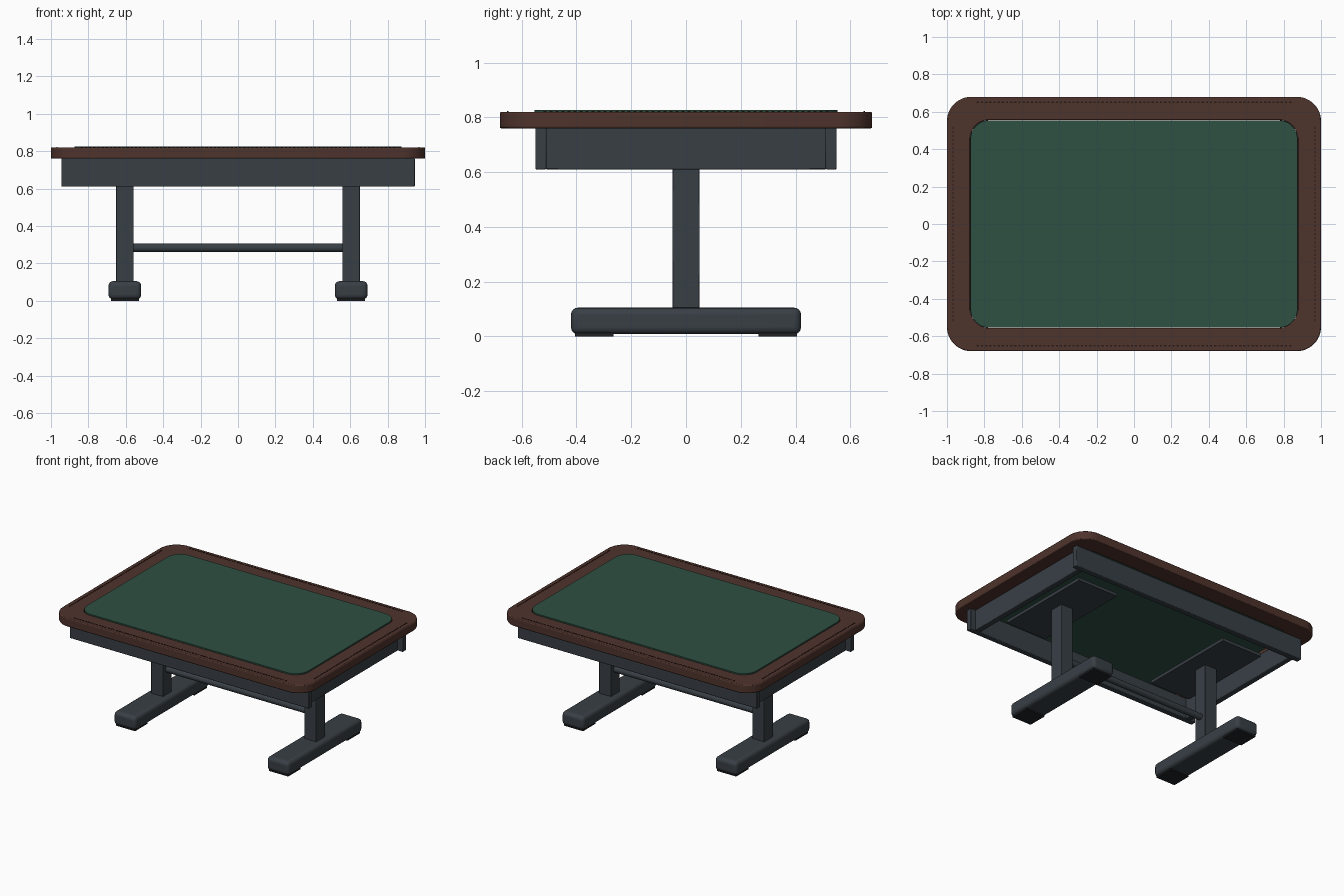
import bpy, bmesh, math
from mathutils import Matrix

if "Cube" in bpy.data.objects:
    bpy.data.objects.remove(bpy.data.objects["Cube"])


def material(name, srgb):
    m = bpy.data.materials.new(name)
    lin = [((c / 255 + 0.055) / 1.055) ** 2.4 for c in srgb]
    m.diffuse_color = (*lin, 1)
    m.use_nodes = True
    m.node_tree.nodes["Principled BSDF"].inputs["Base Color"].default_value = m.diffuse_color
    return m


LEATHER = material("brown leather", (79, 51, 44))
FELT = material("green felt", (46, 80, 66))
METAL = material("dark grey metal", (56, 63, 69))
RUBBER = material("black rubber", (32, 34, 37))
THREAD = material("dark thread", (42, 26, 21))


def finish(name, bm, mat, bevel=0, segments=2):
    bmesh.ops.recalc_face_normals(bm, faces=bm.faces)
    me = bpy.data.meshes.new(name)
    bm.to_mesh(me)
    bm.free()
    me.materials.append(mat)
    ob = bpy.data.objects.new(name, me)
    bpy.context.collection.objects.link(ob)
    if bevel:
        mod = ob.modifiers.new("bevel", 'BEVEL')
        mod.width, mod.segments = bevel, segments
        mod.limit_method, mod.angle_limit = 'ANGLE', math.radians(40)
    bpy.ops.object.select_all(action='DESELECT')
    bpy.context.view_layer.objects.active = ob
    ob.select_set(True)
    bpy.ops.object.shade_smooth_by_angle(angle=math.radians(35))
    return ob


def add_box(bm, lo, hi):
    size = [b - a for a, b in zip(lo, hi)]
    mid = [(a + b) / 2 for a, b in zip(lo, hi)]
    bmesh.ops.create_cube(bm, size=1, matrix=Matrix.Translation(mid) @ Matrix.Diagonal((*size, 1)))


def box(name, lo, hi, mat, bevel=0, segments=2):
    bm = bmesh.new()
    add_box(bm, lo, hi)
    return finish(name, bm, mat, bevel, segments)


def rounded_loop(bm, hx, hy, r, z, n=12):
    verts = []
    for k, (sx, sy) in enumerate([(1, 1), (-1, 1), (-1, -1), (1, -1)]):
        for i in range(n + 1):
            a = math.pi / 2 * (k + i / n)
            verts.append(bm.verts.new((sx * (hx - r) + r * math.cos(a),
                                       sy * (hy - r) + r * math.sin(a), z)))
    return verts


def bridge(bm, a, b):
    for i in range(len(a)):
        j = (i + 1) % len(a)
        bm.faces.new((a[i], a[j], b[j], b[i]))


# padded rail: rounded rectangular ring
bm = bmesh.new()
loops = [rounded_loop(bm, 1, 0.68, 0.13, 0.76), rounded_loop(bm, 1, 0.68, 0.13, 0.82),
         rounded_loop(bm, 0.875, 0.555, 0.1, 0.82), rounded_loop(bm, 0.875, 0.555, 0.1, 0.76)]
for i in range(4):
    bridge(bm, loops[i], loops[(i + 1) % 4])
finish("rail", bm, LEATHER, 0.006)

# felt playing surface
bm = bmesh.new()
low = rounded_loop(bm, 0.874, 0.554, 0.1, 0.79)
top = rounded_loop(bm, 0.874, 0.554, 0.1, 0.826)
bridge(bm, low, top)
bm.faces.new(top)
bm.faces.new(low)
finish("playing_surface", bm, FELT)

# stitches along the straight runs of the rail
bm = bmesh.new()
for s in (-1, 1):
    n = 76
    for i in range(n):
        x = -0.835 + 1.67 * i / (n - 1)
        add_box(bm, (x - 0.006, s * 0.651 - 0.003, 0.818), (x + 0.006, s * 0.651 + 0.003, 0.823))
    n = 48
    for i in range(n):
        y = -0.515 + 1.03 * i / (n - 1)
        add_box(bm, (s * 0.968 - 0.003, y - 0.006, 0.818), (s * 0.968 + 0.003, y + 0.006, 0.823))
finish("rail_stitching", bm, THREAD)

# apron boards
for name, s in (("front", -1), ("back", 1)):
    ys = sorted((s * 0.51, s * 0.55))
    box(name + "_apron", (-0.945, ys[0], 0.61), (0.945, ys[1], 0.762), METAL, 0.004)
for name, s in (("left", -1), ("right", 1)):
    xs = sorted((s * 0.865, s * 0.905))
    box(name + "_apron", (xs[0], -0.512, 0.61), (xs[1], 0.512, 0.762), METAL, 0.004)

# pedestal legs: foot, post, mounting plate and pads
for name, s in (("left", -1), ("right", 1)):
    c = s * 0.605
    box(name + "_foot", (c - 0.0875, -0.42, 0.008), (c + 0.0875, 0.42, 0.105), METAL, 0.025, 4)
    box(name + "_post", (c - 0.0475, -0.05, 0.1), (c + 0.0475, 0.05, 0.66), METAL, 0.003)
    box(name + "_mounting_plate", (c - 0.16, -0.36, 0.65), (c + 0.16, 0.36, 0.672), METAL)
    for end, t in (("front", -1), ("back", 1)):
        box(f"{name}_{end}_pad", (c - 0.075, t * 0.335 - 0.07, 0), (c + 0.075, t * 0.335 + 0.07, 0.012), RUBBER)

# stretcher bar between the posts
bm = bmesh.new()
bmesh.ops.create_cone(bm, cap_ends=True, segments=24, radius1=0.0225, radius2=0.0225, depth=1.13,
                      matrix=Matrix.Translation((0, 0, 0.283)) @ Matrix.Rotation(math.pi / 2, 4, 'Y'))
finish("stretcher", bm, METAL)
